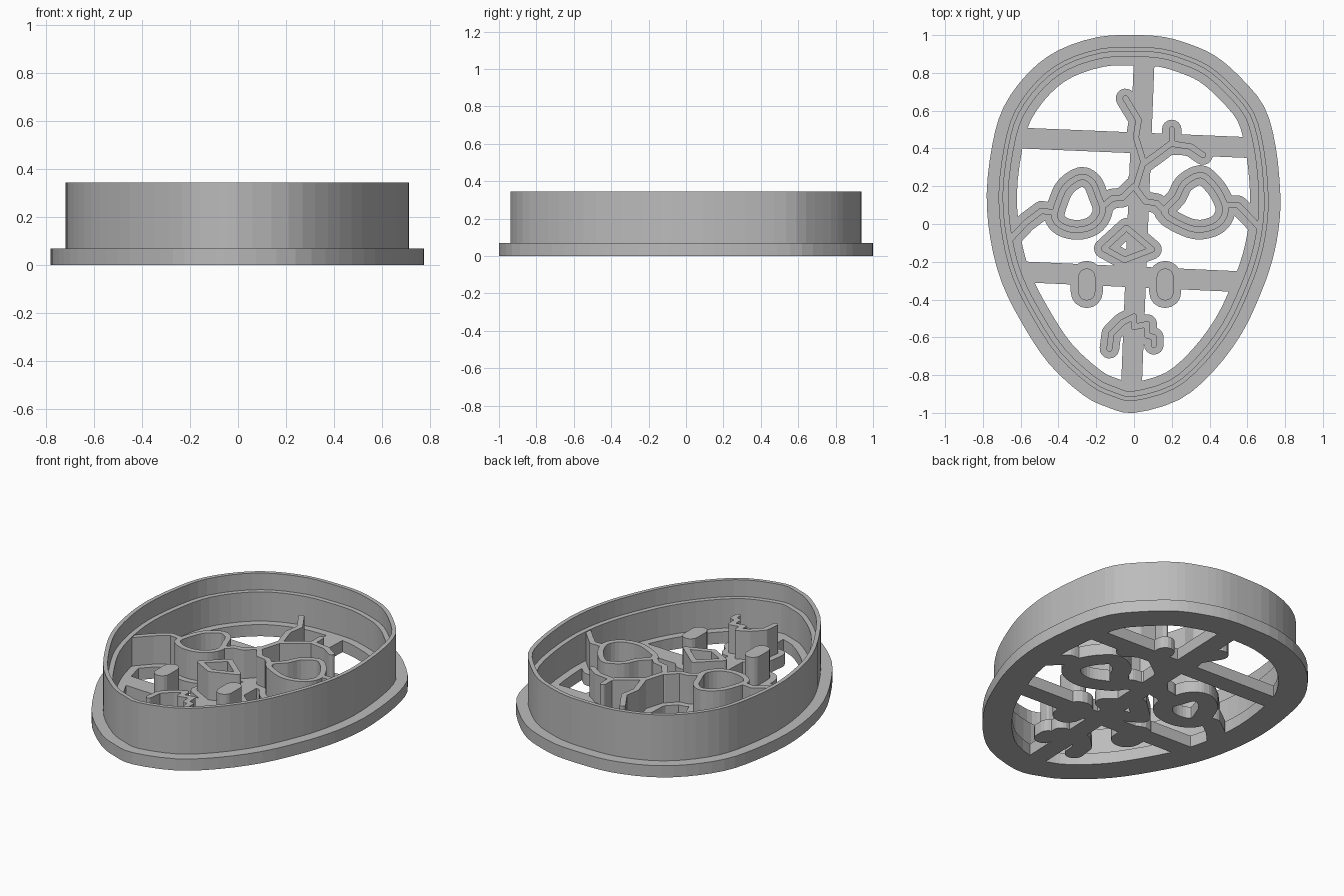
import bpy, bmesh, math
from mathutils import Vector
from mathutils.geometry import delaunay_2d_cdt

cube = bpy.data.objects.get("Cube")
if cube:
    bpy.data.objects.remove(cube, do_unlink=True)

BASE_TOP, STAMP_TOP, RIM_TOP = .07, .24, .345
LINE, PAD = .016, .052

grey = bpy.data.materials.new("matte grey")
grey.use_nodes = True
grey.diffuse_color = (.5, .5, .5, 1)
grey.node_tree.nodes["Principled BSDF"].inputs["Base Color"].default_value = grey.diffuse_color


def make_object(name, bm):
    bmesh.ops.recalc_face_normals(bm, faces=bm.faces[:])
    mesh = bpy.data.meshes.new(name)
    bm.to_mesh(mesh)
    bm.free()
    mesh.materials.append(grey)
    obj = bpy.data.objects.new(name, mesh)
    bpy.context.collection.objects.link(obj)
    return obj


def smooth_loop(points, steps):
    """Closed smooth curve through the points."""
    pts = [Vector(p) for p in points]
    n, result = len(pts), []
    for i in range(n):
        a, b, c, d = (pts[(i + k) % n] for k in (-1, 0, 1, 2))
        for s in range(steps):
            t = s / steps
            result.append(b + (c - a) * t / 2
                          + (a - b * 2.5 + c * 2 - d / 2) * t ** 2
                          + (b * 3 - a - c * 3 + d) * t ** 3 / 2)
    return result


def inset(loop, amount):
    """Move an anticlockwise loop inwards."""
    result = []
    for i, p in enumerate(loop):
        along = (loop[(i + 1) % len(loop)] - loop[i - 1]).normalized()
        result.append(p + Vector((-along.y, along.x)) * amount)
    return result


def capsule(a, b, radius, sides=8):
    """Round-ended strip from a to b."""
    a, b = Vector(a), Vector(b)
    heading = math.atan2(b.y - a.y, b.x - a.x) - math.pi / 2
    shape = []
    for centre, start in ((b, heading), (a, heading + math.pi)):
        for k in range(sides + 1):
            angle = start + math.pi * k / sides
            shape.append(centre + Vector((math.cos(angle), math.sin(angle))) * radius)
    return shape


def stroke(path, radius):
    return [capsule(a, b, radius) for a, b in zip(path, path[1:])]


def extrude_union(name, shapes, low, high):
    """Merge flat convex shapes into one outline and extrude it."""
    verts, faces = [], []
    for shape in shapes:
        faces.append(list(range(len(verts), len(verts) + len(shape))))
        verts.extend(shape)
    points, _, tris, _, _, sources = delaunay_2d_cdt(verts, [], faces, 1, 1e-5)
    bm = bmesh.new()
    corners = [bm.verts.new((p.x, p.y, low)) for p in points]
    for tri, source in zip(tris, sources):
        if source:
            bm.faces.new([corners[i] for i in tri])
    loose = [v for v in bm.verts if not v.link_faces]
    bmesh.ops.delete(bm, geom=loose, context='VERTS')
    grown = bmesh.ops.extrude_face_region(bm, geom=bm.faces[:])
    moved = [g for g in grown["geom"] if isinstance(g, bmesh.types.BMVert)]
    bmesh.ops.translate(bm, verts=moved, vec=(0, 0, high - low))
    return make_object(name, bm)


# Egg-shaped outline, reversed to run anticlockwise
outline = smooth_loop([
    (0, 1), (.16, .99), (.3, .95), (.43, .89), (.56, .78), (.69, .62), (.75, .41),
    (.775, .15), (.765, -.03), (.73, -.2), (.67, -.37), (.57, -.58), (.42, -.78),
    (.24, -.93), (0, -1), (-.14, -.97), (-.27, -.905), (-.45, -.74), (-.59, -.53),
    (-.7, -.31), (-.76, -.08), (-.78, .16), (-.75, .42), (-.69, .62), (-.56, .8),
    (-.4, .92), (-.19, .99)], 3)[::-1]

# Stepped cutting wall: thin upper blade over a thicker lower band
LEDGE = .245
profile = [(.063, .06), (.063, RIM_TOP), (.087, RIM_TOP), (.087, LEDGE),
           (.115, LEDGE), (.115, .06)]
bm = bmesh.new()
rings = [[bm.verts.new((p.x, p.y, z)) for p in inset(outline, d)] for d, z in profile]
for ring, following in zip(rings, rings[1:] + rings[:1]):
    for i in range(len(ring)):
        bm.faces.new((ring[i - 1], ring[i], following[i], following[i - 1]))
make_object("cutting_wall", bm)

# Raised line features
right_eye = smooth_loop([(-.28, .25), (-.22, .22), (-.19, .15), (-.165, .07), (-.205, 0),
                         (-.28, -.03), (-.365, -.02), (-.42, .03), (-.4, .12), (-.36, .2)], 3)
left_eye = smooth_loop([(.35, .26), (.41, .22), (.46, .15), (.485, .07), (.445, 0),
                        (.355, -.03), (.265, -.01), (.16, .06), (.225, .14), (.265, .215)], 3)
nose = [(-.04, -.02), (-.16, -.13), (-.05, -.19), (.095, -.135)]
features = {
    "right_eye": [right_eye + right_eye[:1]],
    "left_eye": [left_eye + left_eye[:1]],
    "right_temple_line": [[(-.42, .06), (-.49, .07), (-.57, .01), (-.65, -.075)]],
    "left_temple_line": [[(.485, .1), (.55, .1), (.6, .05), (.67, -.025)]],
    "bridge_line": [[(-.17, .09), (-.115, .135), (-.06, .14), (0, .2),
                     (.06, .12), (.12, .11), (.17, .06)]],
    "brow_crease": [[(-.045, .665), (.025, .55), (.01, .46), (.05, .33), (.01, .2)],
                    [(.05, .32), (.12, .37), (.2, .43), (.2, .5)],
                    [(.2, .425), (.3, .41), (.365, .365)]],
    "nose": [nose + nose[:1]],
    "mouth_line": [[(-.13, -.66), (-.12, -.58), (-.06, -.52), (0, -.49), (0, -.545),
                    (.07, -.53), (.07, -.59), (.105, -.6), (.105, -.64)]],
}
plate = []
for name, paths in features.items():
    lines = []
    for path in paths:
        lines += stroke(path, LINE)
        plate += stroke(path, PAD)
    extrude_union(name, lines, BASE_TOP - .01, STAMP_TOP)

# Solid oval pegs
for name, x in (("right_peg", -.25), ("left_peg", .165)):
    ends = [(x, -.28), (x, -.36)]
    extrude_union(name, stroke(ends, .045), BASE_TOP - .01, STAMP_TOP)
    plate += stroke(ends, .085)

# Base plate: outer flange, cross bars and the pads under the features
inner = inset(outline, .16)
for i in range(len(outline)):
    plate.append([outline[i - 1], outline[i], inner[i], inner[i - 1]])
for bar in ([(.055, .9), (-.015, -.9)], [(-.65, .457), (.65, .403)],
            [(-.6, -.253), (.6, -.307)]):
    plate += stroke(bar, .055)
extrude_union("base_plate", plate, 0, BASE_TOP)
